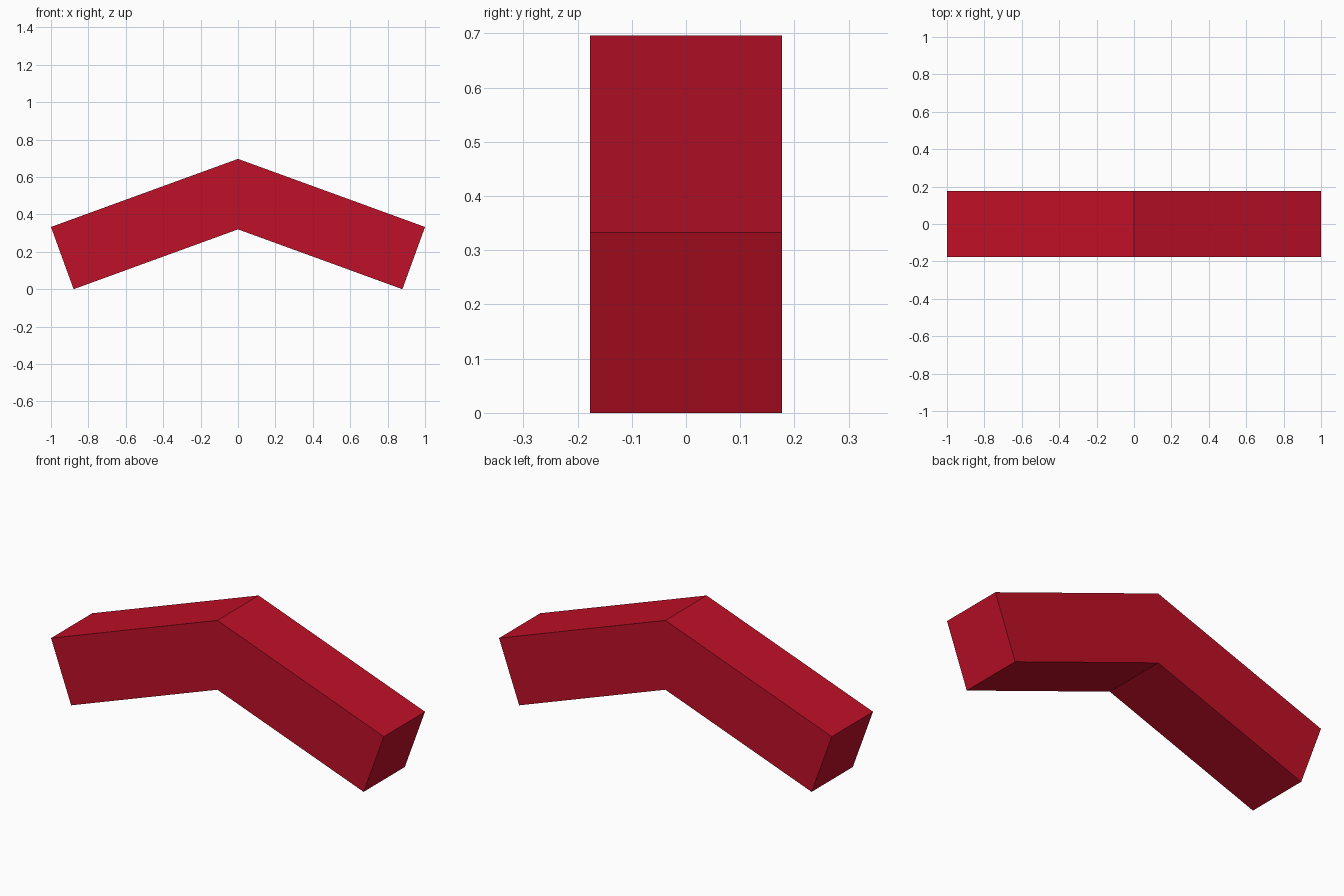
import bpy, bmesh
from math import radians, sin, cos, tan

if "Cube" in bpy.data.objects:
    bpy.data.objects.remove(bpy.data.objects["Cube"])

ANGLE = radians(20)   # slope of each arm
THICK = 0.354         # square cross-section of the bar

# Right half of the chevron outline, mirrored for the left half
tip_z = THICK * cos(ANGLE)
foot_x = 1 - THICK * sin(ANGLE)
right = [(foot_x, 0), (1, tip_z)]
left = [(-x, z) for x, z in reversed(right)]
outline = [(0, foot_x * tan(ANGLE))] + right + [(0, tip_z + tan(ANGLE))] + left

# Extrude the outline along y
bm = bmesh.new()
face = bm.faces.new([bm.verts.new((x, -THICK / 2, z)) for x, z in outline])
ext = bmesh.ops.extrude_face_region(bm, geom=[face], use_keep_orig=True)
verts = [g for g in ext["geom"] if isinstance(g, bmesh.types.BMVert)]
bmesh.ops.translate(bm, verts=verts, vec=(0, THICK, 0))
bmesh.ops.recalc_face_normals(bm, faces=bm.faces)

mesh = bpy.data.meshes.new("bent_bar")
bm.to_mesh(mesh)
bm.free()
bar = bpy.data.objects.new("bent_bar", mesh)
bpy.context.collection.objects.link(bar)

# Red finish
red = bpy.data.materials.new("red")
red.diffuse_color = (0.52, 0.005, 0.02, 1)
red.use_nodes = True
red.node_tree.nodes["Principled BSDF"].inputs["Base Color"].default_value = red.diffuse_color
mesh.materials.append(red)
